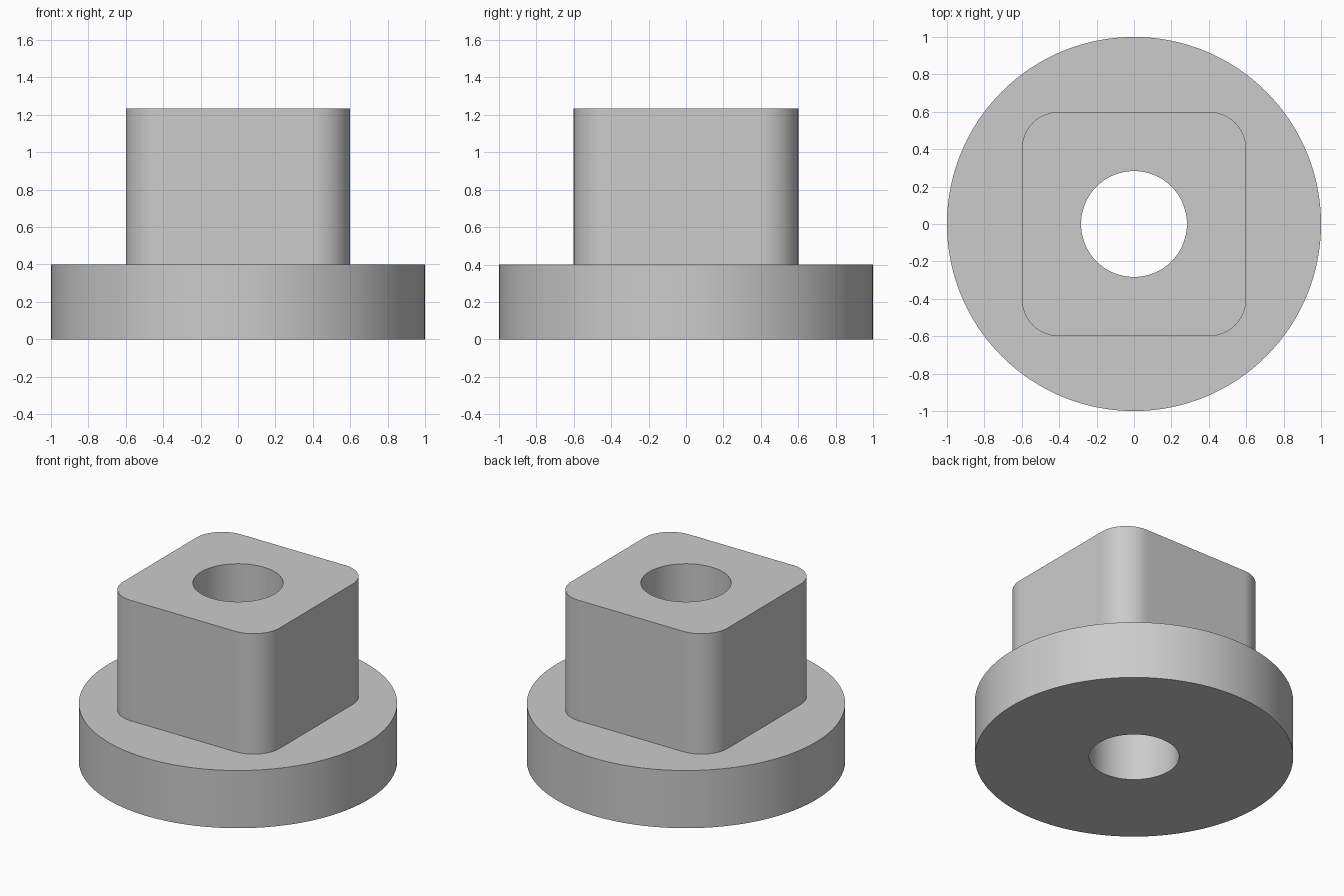
import bpy, bmesh, math

if "Cube" in bpy.data.objects:
    bpy.data.objects.remove(bpy.data.objects["Cube"])

FLANGE_R, BORE_R = 1.0, 0.283
FLANGE_Z, TOP_Z = 0.40, 1.235
HALF, CORNER = 0.6, 0.2
ARC_STEPS, FLAT_STEPS = 16, 32


# Rounded square outline of the block, counter-clockwise, flats subdivided
def block_outline():
    pts = []
    c = HALF - CORNER
    for k in range(4):
        rot = k * math.pi / 2
        side = [(HALF, -c + 2 * c * i / FLAT_STEPS) for i in range(FLAT_STEPS)]
        for i in range(ARC_STEPS):
            a = math.pi / 2 * i / ARC_STEPS
            side.append((c + CORNER * math.cos(a), c + CORNER * math.sin(a)))
        pts += [(x * math.cos(rot) - y * math.sin(rot),
                 x * math.sin(rot) + y * math.cos(rot)) for x, y in side]
    return pts


# Circle sampled at the same angles as the block outline
def circle(r):
    return [(r * x / math.hypot(x, y), r * y / math.hypot(x, y)) for x, y in block]


block = block_outline()
bore, rim = circle(BORE_R), circle(FLANGE_R)

# Closed loop of rings: underside, flange, block, top, and back down the bore
sections = [(bore, 0), (rim, 0), (rim, FLANGE_Z),
            (block, FLANGE_Z), (block, TOP_Z), (bore, TOP_Z)]
bm = bmesh.new()
rings = [[bm.verts.new((x, y, z)) for x, y in outline] for outline, z in sections]
n = len(block)
for lower, upper in zip(rings, rings[1:] + rings[:1]):
    for i in range(n):
        j = (i + 1) % n
        bm.faces.new((lower[i], lower[j], upper[j], upper[i]))
bmesh.ops.recalc_face_normals(bm, faces=bm.faces[:])

mesh = bpy.data.meshes.new("flanged_square_bushing")
bm.to_mesh(mesh)
bm.free()
bushing = bpy.data.objects.new("flanged_square_bushing", mesh)
bpy.context.collection.objects.link(bushing)
bpy.context.view_layer.objects.active = bushing
bushing.select_set(True)
bpy.ops.object.shade_smooth_by_angle(angle=math.radians(30))
